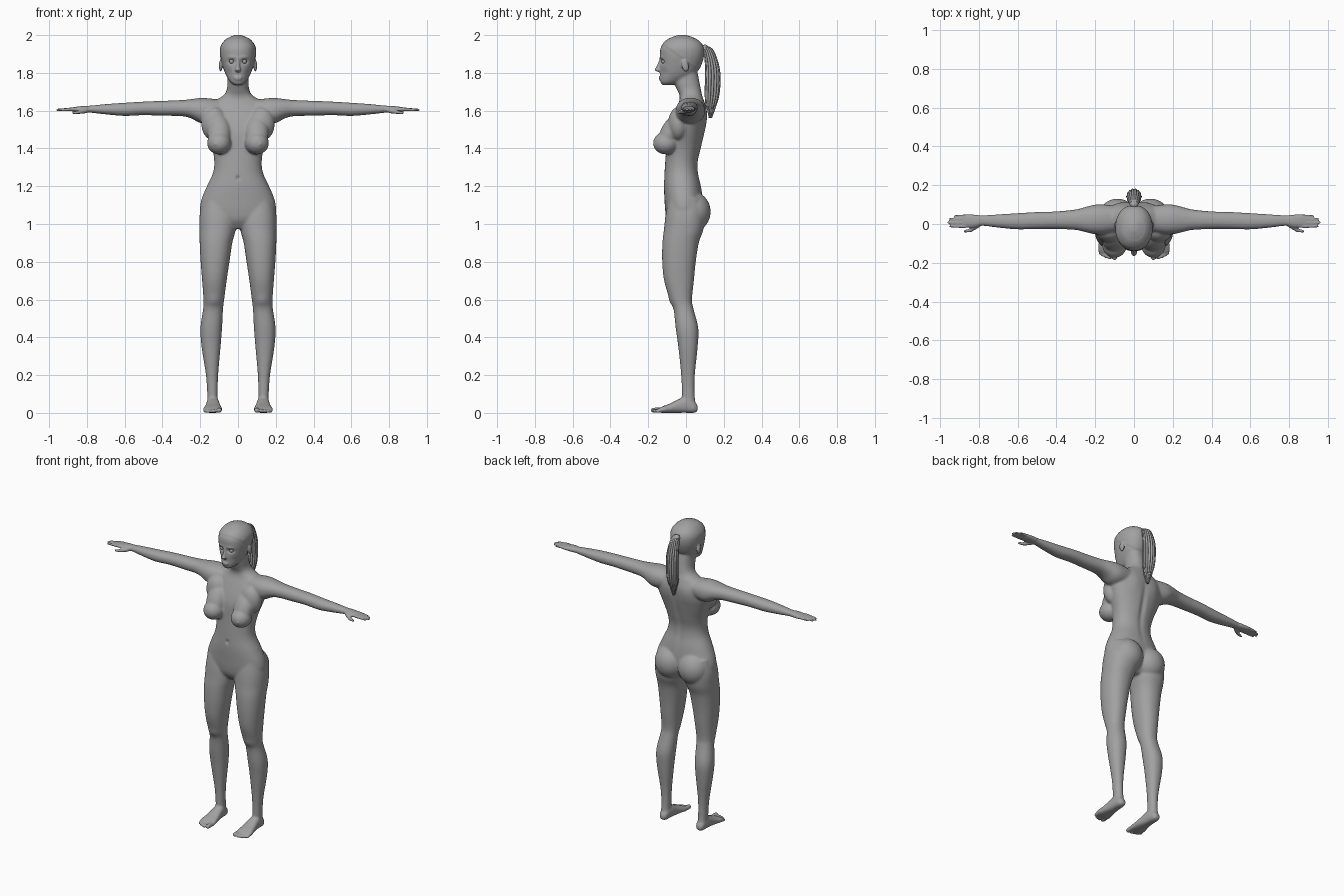
import bpy, bmesh, math
from mathutils import Vector, Matrix

grey = bpy.data.materials.new("plain grey")
grey.diffuse_color = (0.36, 0.36, 0.36, 1)


def curve(rows, steps=5):
    """Smooth interpolation through rows of numbers."""
    out = []
    for i in range(len(rows) - 1):
        p = [rows[max(i - 1, 0)], rows[i], rows[i + 1], rows[min(i + 2, len(rows) - 1)]]
        for k in range(steps):
            t = k / steps
            out.append([b + 0.5 * t * (c - a + t * (2*a - 5*b + 4*c - d + t * (3*(b - c) + d - a)))
                        for a, b, c, d in zip(*p)])
    return out + [list(rows[-1])]


def loft(bm, rows, axis=2, sides=(1,), power=2.2, n=32):
    """Rows: position on axis, then min/max on each of the two other axes."""
    u, v = [a for a in (0, 1, 2) if a != axis]
    for s in sides:
        rings = []
        for t, u0, u1, v0, v1 in curve(rows):
            ring = []
            for k in range(n):
                a = 2 * math.pi * k / n
                c, d = math.cos(a), math.sin(a)
                co = Vector()
                co[axis] = t
                co[u] = (u0 + u1) / 2 + (u1 - u0) / 2 * math.copysign(abs(c) ** (2 / power), c)
                co[v] = (v0 + v1) / 2 + (v1 - v0) / 2 * math.copysign(abs(d) ** (2 / power), d)
                co.x *= s
                ring.append(bm.verts.new(co))
            rings.append(ring)
        faces = [bm.faces.new(rings[0]), bm.faces.new(rings[-1])]
        for r, q in zip(rings, rings[1:]):
            faces += [bm.faces.new((r[k], r[(k+1) % n], q[(k+1) % n], q[k])) for k in range(n)]
        bmesh.ops.recalc_face_normals(bm, faces=faces)


def ball(bm, c, r, sides=(1, -1), tilt=0):
    for s in sides:
        m = Matrix.Translation((c[0] * s, c[1], c[2])) @ Matrix.Rotation(tilt, 4, 'X') @ Matrix.Diagonal((*r, 1))
        bmesh.ops.create_uvsphere(bm, u_segments=24, v_segments=16, radius=1, matrix=m)


def rod(bm, p, q, r1, r2):
    """Round-ended tapered rod on both sides of the body."""
    for s in (1, -1):
        a, b = Vector((p[0] * s, p[1], p[2])), Vector((q[0] * s, q[1], q[2]))
        m = Matrix.Translation((a + b) / 2) @ (b - a).to_track_quat('Z', 'Y').to_matrix().to_4x4()
        bmesh.ops.create_cone(bm, cap_ends=True, segments=16, radius1=r1, radius2=r2, depth=(b - a).length, matrix=m)
        for c, r in ((a, r1), (b, r2)):
            bmesh.ops.create_uvsphere(bm, u_segments=16, v_segments=10, radius=r, matrix=Matrix.Translation(c))


def finish(name, bm):
    me = bpy.data.meshes.new(name)
    bm.to_mesh(me)
    bm.free()
    ob = bpy.data.objects.new(name, me)
    bpy.context.collection.objects.link(ob)
    me.materials.append(grey)
    me.shade_smooth()
    return ob


def bake(ob):
    """Replace the mesh by its modified version."""
    bpy.context.view_layer.update()
    me = bpy.data.meshes.new_from_object(ob.evaluated_get(bpy.context.evaluated_depsgraph_get()))
    ob.modifiers.clear()
    ob.data = me
    me.materials.clear()
    me.materials.append(grey)
    me.shade_smooth()


def centred(rows):
    return [(z, -w, w, a, b) for z, w, a, b in rows]


LR = (1, -1)
bm = bmesh.new()
# torso and neck
loft(bm, centred([(.975, .07, -.07, .04), (1.02, .17, -.1, .075), (1.07, .2, -.11, .09), (1.13, .194, -.114, .09),
                  (1.2, .165, -.117, .08), (1.27, .133, -.114, .065), (1.33, .126, -.11, .064), (1.4, .137, -.105, .08),
                  (1.48, .165, -.1, .098), (1.54, .183, -.083, .108), (1.6, .175, -.058, .11), (1.65, .125, -.036, .097),
                  (1.68, .078, -.034, .086), (1.71, .06, -.047, .08), (1.75, .056, -.062, .072), (1.8, .054, -.05, .062)]))
# buttocks, chest and breasts
ball(bm, (.085, .037, 1.065), (.1, .094, .105))
ball(bm, (.125, -.04, 1.53), (.07, .055, .09))
ball(bm, (.1, -.107, 1.428), (.064, .068, .06))
ball(bm, (.1, -.085, 1.485), (.062, .05, .1), tilt=-.45)
# legs
loft(bm, [(1.14, .03, .185, -.09, .08), (1.05, .006, .203, -.108, .1), (.97, .012, .205, -.117, .092),
          (.9, .03, .203, -.125, .068), (.8, .045, .198, -.126, .052), (.7, .06, .19, -.116, .042),
          (.6, .073, .183, -.086, .032), (.55, .079, .185, -.066, .04), (.45, .084, .199, -.055, .065),
          (.35, .092, .193, -.041, .062), (.2, .105, .17, -.026, .047), (.1, .107, .163, -.022, .046),
          (.04, .108, .162, -.02, .052)], sides=LR)
# feet
loft(bm, [(.063, .118, .148, .012, .035), (.045, .107, .161, 0, .06), (0, .1, .166, 0, .085), (-.04, .095, .17, 0, .072),
          (-.08, .088, .178, 0, .052), (-.12, .084, .185, 0, .036), (-.145, .086, .182, .002, .024)],
     axis=1, sides=LR, power=2.5)
for x, y, r in ((.1, -.172, .014), (.125, -.173, .01), (.143, -.168, .0095), (.159, -.16, .009), (.174, -.15, .0085)):
    rod(bm, (x, -.12, .015), (x, y, r), r, r)
# arms and palms
loft(bm, [(.08, -.035, .09, 1.56, 1.655), (.15, -.052, .1, 1.535, 1.665), (.2, -.053, .1, 1.535, 1.667),
          (.25, -.042, .088, 1.56, 1.661), (.3, -.031, .075, 1.571, 1.656), (.4, -.026, .065, 1.573, 1.652),
          (.5, -.026, .062, 1.576, 1.648), (.6, -.028, .056, 1.572, 1.642), (.7, -.019, .05, 1.58, 1.635),
          (.78, -.01, .045, 1.589, 1.627), (.82, -.018, .048, 1.59, 1.625), (.86, -.019, .05, 1.593, 1.62),
          (.885, -.015, .047, 1.598, 1.616)], axis=0, sides=LR)
# fingers and thumb
for y, tip, r in ((-.012, .945, .0085), (.007, .955, .009), (.025, .948, .0085), (.041, .925, .0075)):
    rod(bm, (.87, y, 1.608), (tip, y, 1.604), r + .001, r - .002)
rod(bm, (.805, -.006, 1.6), (.842, -.032, 1.592), .014, .01)
rod(bm, (.842, -.032, 1.592), (.872, -.038, 1.588), .01, .007)
# head
loft(bm, centred([(1.735, .02, -.127, -.075), (1.75, .04, -.135, -.03), (1.78, .06, -.137, .03), (1.81, .073, -.138, .063),
                  (1.85, .085, -.137, .083), (1.89, .093, -.138, .094), (1.93, .093, -.135, .094), (1.96, .08, -.117, .079),
                  (1.985, .054, -.085, .045), (2.001, .015, -.04, 0)]))
# nose, lips and ears
loft(bm, centred([(1.804, .01, -.146, -.12), (1.815, .016, -.166, -.12), (1.832, .011, -.158, -.12),
                  (1.858, .008, -.146, -.12), (1.88, .008, -.14, -.12)]), n=16)
ball(bm, (0, -.134, 1.767), (.021, .01, .006), (1,))
ball(bm, (0, -.135, 1.777), (.024, .01, .005), (1,))
ball(bm, (.092, -.004, 1.838), (.009, .019, .033), tilt=.2)

body = finish("body", bm)
mod = body.modifiers.new("weld", 'REMESH')
mod.mode = 'VOXEL'
mod.voxel_size = .005
bake(body)

# blend the joins, keeping hands, toes and face crisp
soft, crisp = [], []
for v in body.data.vertices:
    x, y, z = v.co
    fine = abs(x) > .8 or (z < .06 and y < -.1) or (z > 1.75 and (y < -.09 or abs(x) > .085))
    (crisp if fine else soft).append(v.index)
group = body.vertex_groups.new(name="soft")
group.add(soft, 1, 'REPLACE')
group.add(crisp, .12, 'REPLACE')
mod = body.modifiers.new("blend", 'SMOOTH')
mod.factor = .5
mod.iterations = 22
mod.vertex_group = "soft"
bake(body)

# sculpted dents and bulges: centre, radii, push
dents = [((.034, -.135, 1.86), (.017, .05, .011), (0, .016, 0)),
         ((.034, -.135, 1.883), (.02, .03, .007), (0, -.004, 0)),
         ((.05, -.12, 1.8), (.02, .05, .02), (0, .005, 0)),
         ((0, -.11, 1.243), (.009, .03, .012), (0, .009, 0)),
         ((0, .09, 1.4), (.018, .05, .17), (0, -.009, 0)),
         ((.12, -.175, 1.422), (.007, .02, .007), (0, -.004, 0)),
         ((.07, .1, 1.56), (.04, .05, .06), (0, .005, 0)),
         ((.128, -.085, .59), (.028, .04, .03), (0, -.005, 0))]
for v in body.data.vertices:
    p = Vector((abs(v.co.x), v.co.y, v.co.z))
    for c, r, push in dents:
        d = sum(((p[i] - c[i]) / r[i]) ** 2 for i in range(3))
        if d < 9:
            v.co += Vector(push) * math.exp(-d)
    # raised hair cap
    if p.z > 1.8:
        edge = p.z - (1.95 - .75 * max(0, p.y + .12))
        if edge > 0 and p.x < .094:
            v.co += (p - Vector((0, -.02, 1.89))).normalized() * Vector((math.copysign(1, v.co.x), 1, 1)) * 0 \
                if p.z > 1.985 else Vector((v.co.x, v.co.y + .02, 0)).normalized() * min(edge * .3, .002)

# eyes
bm = bmesh.new()
ball(bm, (.034, -.117, 1.86), (.0125, .0125, .0115))
finish("eyes", bm)

# ponytail: core with strands laid around it
tail = [(1.945, .012, .085, .105), (1.925, .024, .09, .14), (1.87, .033, .1, .165), (1.8, .038, .103, .18),
        (1.7, .036, .1, .178), (1.63, .024, .105, .16), (1.56, .005, .122, .135)]
bm = bmesh.new()
loft(bm, centred([(z, w * .8, a + .003, b - .004) for z, w, a, b in tail]), n=20)
for k in range(14):
    ang = 2 * math.pi * k / 14
    rows = []
    for i, (z, w, a, b) in enumerate(tail):
        x = w * .85 * math.cos(ang)
        y = (a + b) / 2 + (b - a) * .43 * math.sin(ang)
        r = .003 + w * .13
        zz = z + (.03 * (k % 3) if i == len(tail) - 1 else 0)
        rows.append((zz, x - r, x + r, y - r, y + r))
    loft(bm, rows, n=8, power=2)
finish("ponytail", bm)

# hair band
bm = bmesh.new()
ball(bm, (0, .1, 1.93), (.022, .018, .02), (1,))
finish("hair_band", bm)
